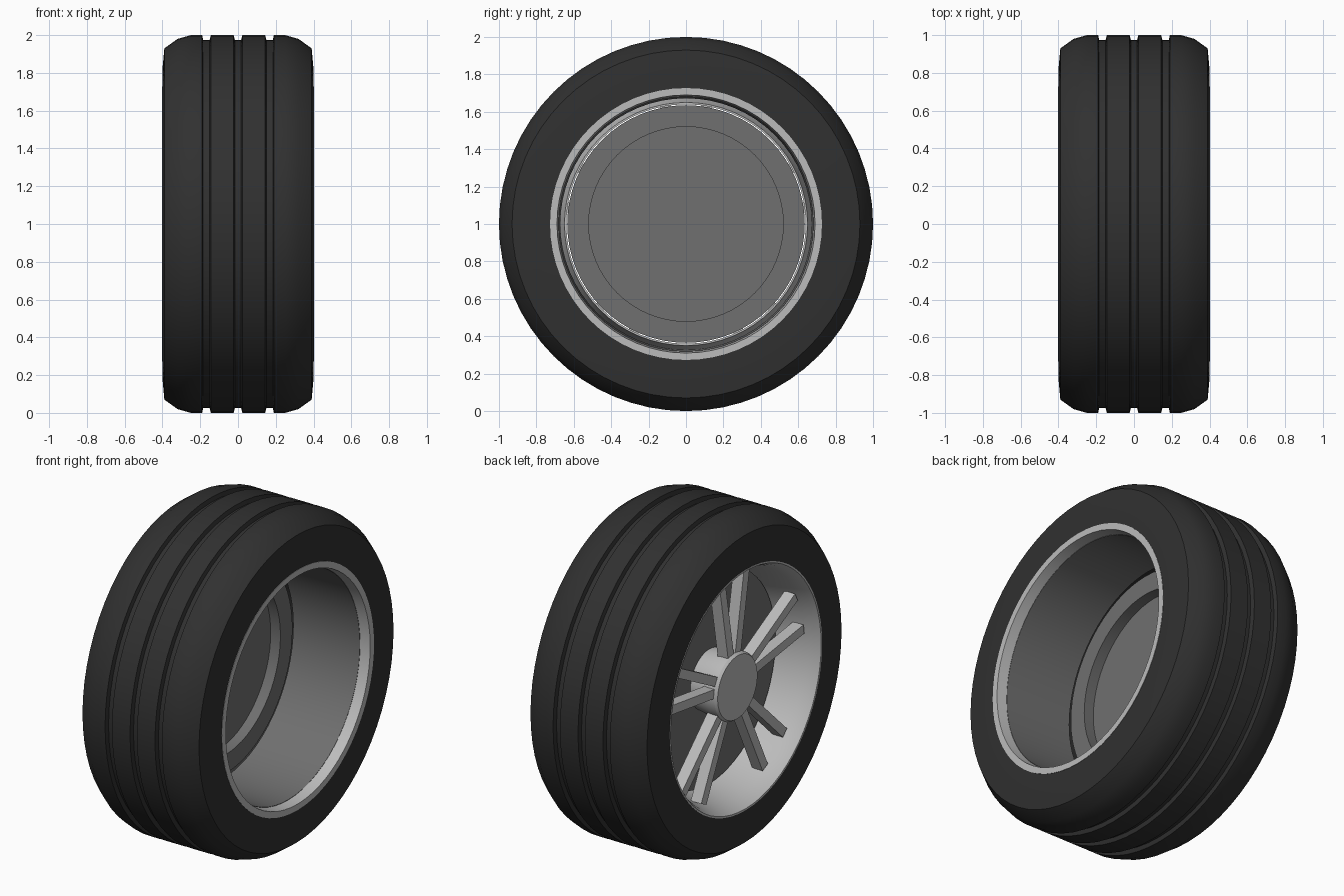
import bpy, bmesh, math
from mathutils import Matrix, Vector

cube = bpy.data.objects.get("Cube")
if cube:
    bpy.data.objects.remove(cube)

SEGMENTS = 64
CENTRE = Vector((0, 0, 1))


def material(name, value):
    mat = bpy.data.materials.new(name)
    mat.use_nodes = True
    colour = (value, value, value, 1)
    mat.diffuse_color = colour
    mat.node_tree.nodes["Principled BSDF"].inputs["Base Color"].default_value = colour
    return mat


rubber = material("black rubber", 0.03)
silver = material("silver alloy", 0.5)
steel = material("dark grey steel", 0.16)


def finish(name, bm, mat, angle=30):
    bmesh.ops.recalc_face_normals(bm, faces=bm.faces)
    mesh = bpy.data.meshes.new(name)
    bm.to_mesh(mesh)
    bm.free()
    obj = bpy.data.objects.new(name, mesh)
    bpy.context.collection.objects.link(obj)
    mesh.materials.append(mat)
    bpy.context.view_layer.objects.active = obj
    obj.select_set(True)
    bpy.ops.object.shade_smooth_by_angle(angle=math.radians(angle))
    obj.select_set(False)
    return obj


def lathe(name, profile, mat, closed=True, angle=30):
    """Spin (x, radius) points around the axle."""
    bm = bmesh.new()
    verts = [bm.verts.new((x, 0, 1 + r)) for x, r in profile]
    pairs = list(zip(verts, verts[1:]))
    if closed:
        pairs.append((verts[-1], verts[0]))
    edges = [bm.edges.new(p) for p in pairs]
    bmesh.ops.spin(bm, geom=verts + edges, cent=CENTRE, axis=(1, 0, 0),
                   angle=math.tau, steps=SEGMENTS, use_merge=True)
    bmesh.ops.remove_doubles(bm, verts=bm.verts, dist=0.0005)
    return finish(name, bm, mat, angle)


# Tyre: rounded shoulders and three tread grooves
shoulder = [(0.4, 0.725), (0.4, 0.82), (0.39, 0.93), (0.32, 0.98), (0.25, 1.0)]
tread = []
for x in (-0.167, 0, 0.167):
    tread += [(x - 0.023, 1.0), (x - 0.017, 0.975), (x + 0.017, 0.975), (x + 0.023, 1.0)]
tyre_profile = [(-x, r) for x, r in shoulder] + tread + shoulder[::-1]
lathe("tyre", tyre_profile, rubber, angle=22)

# Inner side: bright lip and dark barrel
lathe("inner_lip", [(0.39, 0.727), (0.402, 0.727), (0.402, 0.69),
                    (0.34, 0.682), (0.34, 0.72)], silver)
lathe("barrel", [(0.34, 0.68), (-0.1, 0.672), (-0.1, 0.69), (0.34, 0.70)], steel)

# Outer side: curved dish that carries the spokes
dish = [(-0.402, 0.728), (-0.402, 0.718), (-0.37, 0.70), (-0.32, 0.683),
        (-0.25, 0.665), (-0.17, 0.65), (-0.1, 0.64)]
lathe("outer_dish", dish + [(-0.1, 0.65), (-0.25, 0.68), (-0.36, 0.725)], silver)

# Brake disc with a recessed centre
lathe("brake_disc", [(-0.145, 0), (-0.145, 0.52), (-0.08, 0.52), (-0.08, 0.635),
                     (-0.155, 0.635), (-0.155, 0)], steel, closed=False)

# Hub with a chamfered cap
lathe("hub", [(-0.155, 0), (-0.155, 0.18), (-0.28, 0.2), (-0.33, 0.2),
              (-0.345, 0.19), (-0.345, 0)], silver, closed=False)

# Five pairs of spokes
bm = bmesh.new()
for pair in range(5):
    for side in (-1, 1):
        turn = math.tau * pair / 5 + side * math.radians(10)
        place = (Matrix.Translation(CENTRE) @ Matrix.Rotation(turn, 4, 'X')
                 @ Matrix.Translation((-0.29, 0, 0.42)) @ Matrix.Diagonal((0.07, 0.055, 0.5, 1)))
        bmesh.ops.create_cube(bm, size=1, matrix=place)
finish("spokes", bm, silver)
